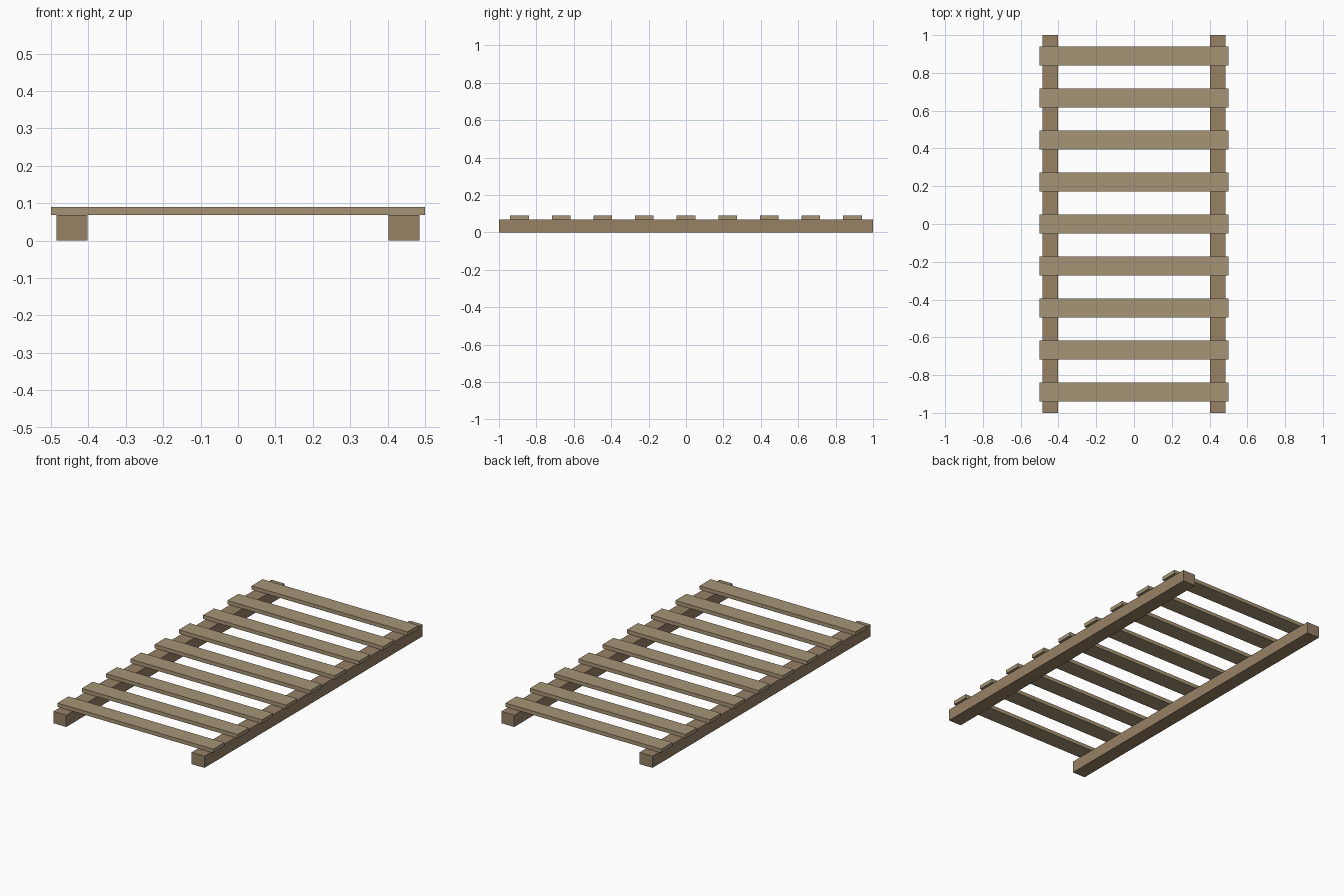
import bpy

if "Cube" in bpy.data.objects:
    bpy.data.objects.remove(bpy.data.objects["Cube"])

RAIL_TOP = 0.068
SLAT_TOP = 0.09


def material(name, rgb):
    mat = bpy.data.materials.new(name)
    mat.diffuse_color = (*rgb, 1)
    mat.use_nodes = True
    mat.node_tree.nodes["Principled BSDF"].inputs["Base Color"].default_value = mat.diffuse_color
    return mat


def box(name, lo, hi, mat):
    centre = [(a + b) / 2 for a, b in zip(lo, hi)]
    bpy.ops.mesh.primitive_cube_add(size=1, location=centre)
    obj = bpy.context.object
    obj.name = name
    obj.scale = [b - a for a, b in zip(lo, hi)]
    bpy.ops.object.transform_apply(location=False, rotation=False, scale=True)
    obj.data.materials.append(mat)
    return obj


rail_wood = material("rail_wood", (0.31, 0.22, 0.13))
slat_wood = material("slat_wood", (0.38, 0.30, 0.18))

# Two long side rails
box("left_rail", (-0.485, -1, 0), (-0.402, 1, RAIL_TOP), rail_wood)
box("right_rail", (0.402, -1, 0), (0.485, 1, RAIL_TOP), rail_wood)

# Nine evenly spaced slats laid across the rails
for i in range(9):
    y = (i - 4) * 0.2225
    box(f"slat_{i + 1}", (-0.5, y - 0.05, RAIL_TOP), (0.5, y + 0.05, SLAT_TOP), slat_wood)
